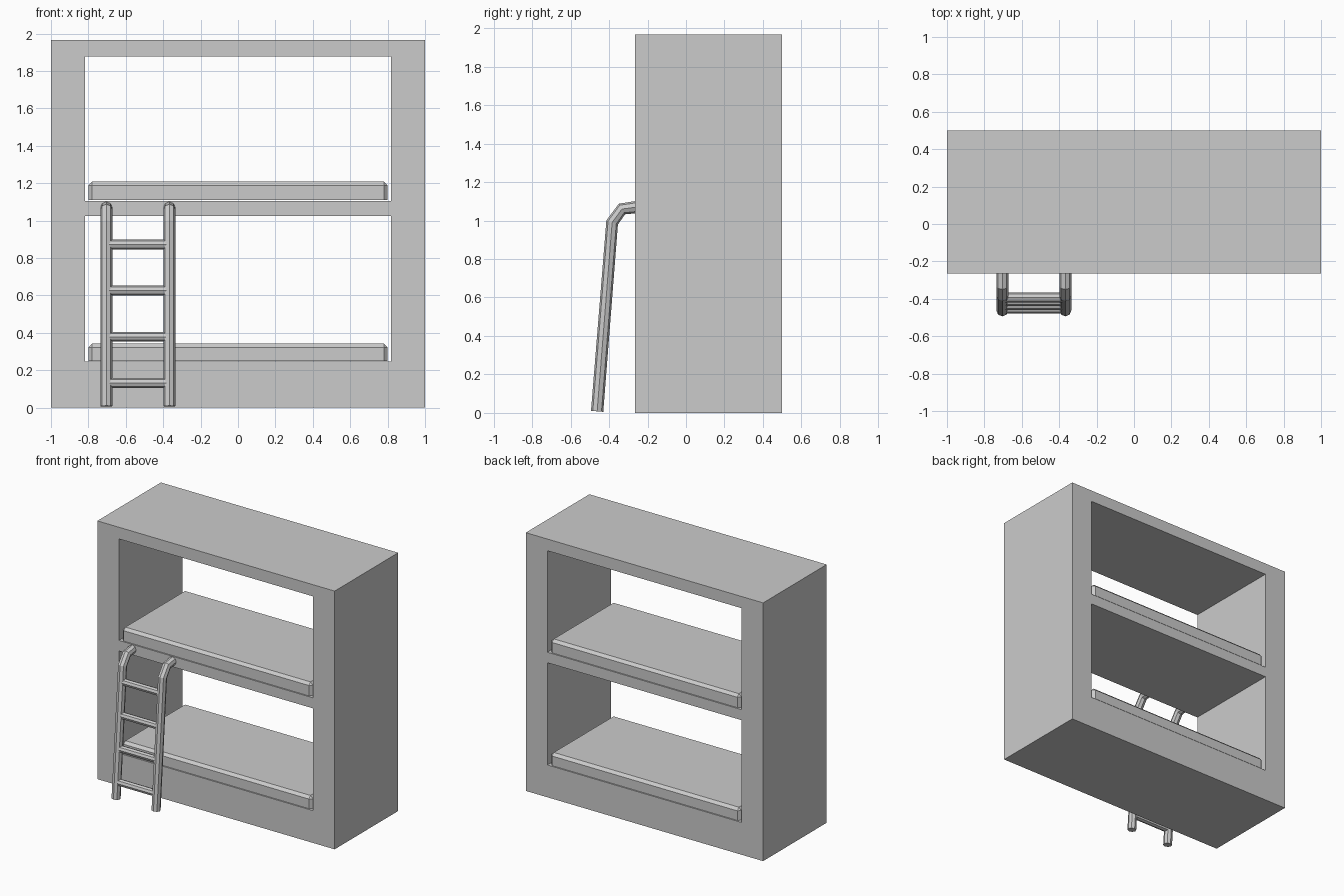
import bpy, bmesh, math
from mathutils import Vector

if "Cube" in bpy.data.objects:
    bpy.data.objects.remove(bpy.data.objects["Cube"])


def curve_object(name, splines, cyclic=False, **settings):
    """Build poly splines into a curve and turn the result into a flat-shaded mesh."""
    cu = bpy.data.curves.new(name, 'CURVE')
    for key, value in settings.items():
        setattr(cu, key, value)
    for pts in splines:
        s = cu.splines.new('POLY')
        s.points.add(len(pts) - 1)
        for p, co in zip(s.points, pts):
            p.co = (*co, 1)
        s.use_cyclic_u = cyclic
        s.use_smooth = False
    ob = bpy.data.objects.new(name, cu)
    bpy.context.collection.objects.link(ob)
    bpy.ops.object.select_all(action='DESELECT')
    ob.select_set(True)
    bpy.context.view_layer.objects.active = ob
    bpy.ops.object.convert(target='MESH')
    return bpy.context.object


def rect(x, z0, z1):
    return [(-x, z0, 0), (x, z0, 0), (x, z1, 0), (-x, z1, 0)]


def mattress(name, z0, z1, x=0.80, y0=-0.262, y1=0.497):
    bm = bmesh.new()
    bmesh.ops.create_cube(bm, size=1)
    for v in bm.verts:
        v.co = Vector((v.co.x * 2 * x,
                       (y0 + y1) / 2 + v.co.y * (y1 - y0),
                       (z0 + z1) / 2 + v.co.z * (z1 - z0)))
    # chamfer everything except the underside
    edges = [e for e in bm.edges if any(v.co.z > (z0 + z1) / 2 for v in e.verts)]
    bmesh.ops.bevel(bm, geom=edges, offset=0.02, segments=1, affect='EDGES')
    me = bpy.data.meshes.new(name)
    bm.to_mesh(me)
    bm.free()
    bpy.context.collection.objects.link(bpy.data.objects.new(name, me))


# Frame: one outline with two bunk openings, extruded through the depth
frame = curve_object(
    'bunk_frame',
    [rect(1.0, 0, 1.967), rect(0.818, 0.246, 1.025), rect(0.818, 1.105, 1.878)],
    cyclic=True, dimensions='2D', fill_mode='BOTH', extrude=0.3825)
frame.rotation_euler.x = math.pi / 2
frame.location.y = 0.1175

# Mattresses
mattress('lower_mattress', 0.25, 0.343)
mattress('upper_mattress', 1.109, 1.208)

# Ladder rails: leaning octagonal tubes that hook back to the frame
LEFT, RIGHT = -0.704, -0.367
profile = [(-0.462, 0.008), (-0.384, 0.99), (-0.333, 1.06), (-0.255, 1.07)]
for name, x in (('left_rail', LEFT), ('right_rail', RIGHT)):
    curve_object(name, [[(x, y, z) for y, z in profile]], dimensions='3D',
                 bevel_depth=0.032, bevel_resolution=2, use_fill_caps=True)

# Ladder rungs follow the lean of the rails
for i in range(4):
    z = 0.132 + i * 0.247
    y = -0.462 + (z - 0.008) * 0.0794
    curve_object(f'rung_{i + 1}', [[(LEFT, y, z), (RIGHT, y, z)]], dimensions='3D',
                 bevel_depth=0.026, bevel_resolution=2, use_fill_caps=True)
